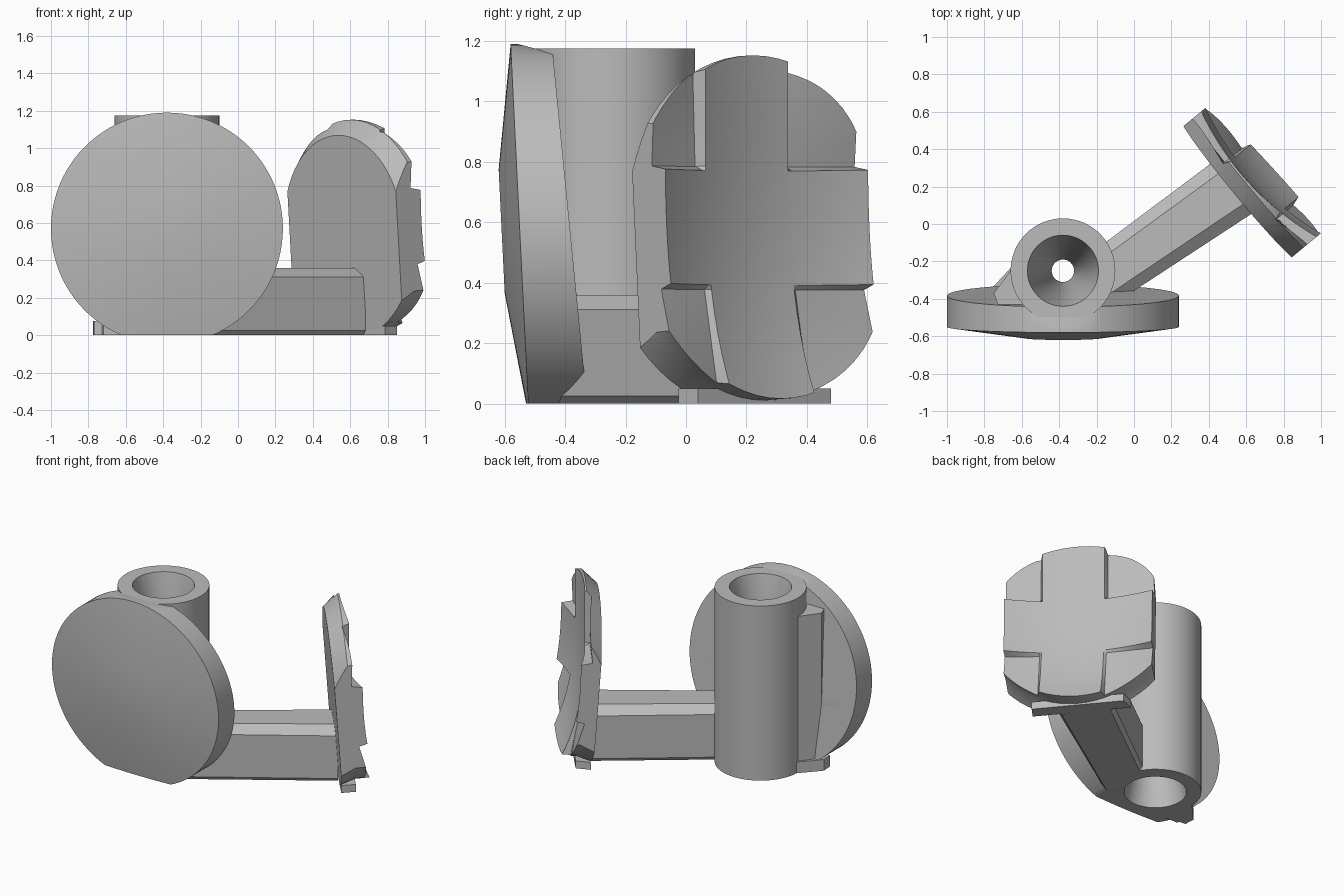
import bpy, bmesh, math
from mathutils import Matrix, Vector

cube = bpy.data.objects.get("Cube")
if cube:
    bpy.data.objects.remove(cube, do_unlink=True)

GREY = (0.5, 0.5, 0.5, 1)
mat = bpy.data.materials.new("plain grey")
mat.use_nodes = True
mat.diffuse_color = GREY
mat.node_tree.nodes["Principled BSDF"].inputs["Base Color"].default_value = GREY


def make(name, bm):
    bmesh.ops.recalc_face_normals(bm, faces=bm.faces)
    me = bpy.data.meshes.new(name)
    bm.to_mesh(me)
    bm.free()
    me.materials.append(mat)
    ob = bpy.data.objects.new(name, me)
    bpy.context.collection.objects.link(ob)
    return ob


def shade(ob, angle):
    bpy.ops.object.select_all(action='DESELECT')
    ob.select_set(True)
    bpy.context.view_layer.objects.active = ob
    bpy.ops.object.shade_smooth_by_angle(angle=math.radians(angle))


def lathe(profile, segs=64):
    """Spin a closed (radius, height) loop around z."""
    bm = bmesh.new()
    vs = [bm.verts.new((r, 0, h)) for r, h in profile]
    es = [bm.edges.new((a, b)) for a, b in zip(vs, vs[1:] + vs[:1])]
    bmesh.ops.spin(bm, geom=vs + es, axis=(0, 0, 1), cent=(0, 0, 0),
                   angle=math.tau, steps=segs, use_duplicate=False)
    bmesh.ops.remove_doubles(bm, verts=bm.verts, dist=1e-4)
    return bm


def prism(points, vec):
    """Extrude a 3D polygon along a vector."""
    bm = bmesh.new()
    face = bm.faces.new([bm.verts.new(p) for p in points])
    ext = bmesh.ops.extrude_face_region(bm, geom=[face])["geom"]
    moved = [v for v in ext if isinstance(v, bmesh.types.BMVert)]
    bmesh.ops.translate(bm, verts=moved, vec=vec)
    return bm


def cut(bm, point, normal):
    """Slice away the side the normal points to and cap the hole."""
    geom = bm.verts[:] + bm.edges[:] + bm.faces[:]
    res = bmesh.ops.bisect_plane(bm, geom=geom, plane_co=point, plane_no=normal,
                                 clear_outer=True)
    edges = [e for e in res["geom_cut"] if isinstance(e, bmesh.types.BMEdge)]
    bmesh.ops.edgeloop_fill(bm, edges=edges)


def boolean(ob, other, op):
    mod = ob.modifiers.new("cut", 'BOOLEAN')
    mod.operation, mod.object, mod.solver = op, other, 'EXACT'
    bpy.context.view_layer.update()
    dg = bpy.context.evaluated_depsgraph_get()
    me = bpy.data.meshes.new_from_object(ob.evaluated_get(dg))
    ob.modifiers.clear()
    ob.data = me
    bpy.data.objects.remove(other, do_unlink=True)


# Upright tube with an hourglass bore
POST = Vector((-0.38, -0.25, 0))
H = 1.175
bm = lathe([(0.19, 0), (0.28, 0), (0.28, H), (0.19, H), (0.06, H / 2)])
bmesh.ops.translate(bm, verts=bm.verts, vec=POST)
shade(make("post", bm), 35)


def clear_bore(ob):
    """Keep the bore open where another part runs into the tube."""
    core = lathe([(0, -0.01), (0.195, -0.01), (0.195, 0), (0.065, H / 2),
                  (0.195, H), (0.195, 1.3), (0, 1.3)])
    bmesh.ops.translate(core, verts=core.verts, vec=POST)
    boolean(ob, make("bore_cutter", core), 'DIFFERENCE')


# Leaning front disc: each ring is (radius, y at centre, lean)
CZ, SEGS = 0.57, 96
rings = [(0.205, -0.61, -0.049), (0.62, -0.55, -0.049), (0.62, -0.383, -0.098)]
bm = bmesh.new()
loops = []
for r, y, lean in rings:
    loop = []
    for i in range(SEGS):
        a = math.tau * i / SEGS
        dz = r * math.sin(a)
        loop.append(bm.verts.new((POST.x + r * math.cos(a), y + lean * dz, CZ + dz)))
    loops.append(loop)
for lo, hi in zip(loops, loops[1:]):
    for i in range(SEGS):
        j = (i + 1) % SEGS
        bm.faces.new((lo[i], lo[j], hi[j], hi[i]))
bm.faces.new(loops[0])
bm.faces.new(loops[-1])
cut(bm, (0, 0, 0), (0, 0, -1))
cut(bm, (0, -0.51, 1.178), (0, 0.018, 0.07))
disc = make("front_disc", bm)
clear_bore(disc)
shade(disc, 25)

# Gusset between the tube and the disc, with a small foot
web = [(-0.66, -0.25), (-0.75, -0.37), (-0.72, -0.45), (-0.5, -0.45)]
make("gusset", prism([(x, y, 0) for x, y in web], (0, 0, 1.05)))
foot = [(-0.655, -0.23), (-0.775, -0.36), (-0.77, -0.43), (-0.5, -0.45)]
make("gusset_foot", prism([(x, y, 0) for x, y in foot], (0, 0, 0.075)))

# Chamfered arm running diagonally backwards, slightly wider at the far end
ang = math.radians(35)
along = Vector((math.cos(ang), math.sin(ang), 0))
side = Vector((-math.sin(ang), math.cos(ang), 0))
mid, section = -0.143, [(0.15, 0), (0.173, 0.025), (0.173, 0.312), (0.105, 0.36)]
section += [(-p, z) for p, z in reversed(section)]
pts = [along * -0.36 + side * (mid + p) + Vector((0, 0, z)) for p, z in section]
bm = prism(pts, along * 0.97)
for v in bm.verts:
    v.co += side * (v.co.dot(side) - mid) * 0.18 * (v.co.dot(along) - 0.55)
clear_bore(make("arm", bm))

# Frame of the end plate
out = Vector((0.771, 0.637, 0.07)).normalized()
across = Vector((-0.637, 0.771, 0)).normalized()
up = out.cross(across)
frame = Matrix((across, up, out)).transposed().to_4x4()
frame.translation = (0.564, 0.181, 0.575)

# End plate: a dished raised cross, off centre, with lower corner lobes
BAR, WALL, HALF, SHIFT = 0.19, 0.015, 0.455, -0.04


def height(u, v):
    du = u - SHIFT
    if min(abs(du), abs(v)) <= BAR + 0.001:
        return 0.075 + 0.34 * du * du - 0.08 * du + 0.2 * v * v - 0.18 * v ** 3
    return 0.055 + 0.4 * abs(du * v) - 0.06 * du - 0.05 * v


def stations(limit, inner=6, outer=6):
    """Positions from the middle out to one side, doubled at the step."""
    start = BAR + WALL
    return ([BAR * i / inner for i in range(1, inner + 1)]
            + [start + (limit - start) * i / outer for i in range(outer + 1)])


def both_sides(low, high):
    return [-p for p in reversed(stations(low))] + [0] + stations(high)


us = [SHIFT + p for p in both_sides(HALF + SHIFT, HALF - SHIFT)]
vs = both_sides(0.65, 0.65)
bm = bmesh.new()
grid = [[bm.verts.new((u, v, height(u, v))) for v in vs] for u in us]
for a, b in zip(grid, grid[1:]):
    for k in range(len(vs) - 1):
        bm.faces.new((a[k], b[k], b[k + 1], a[k + 1]))
ext = bmesh.ops.extrude_face_region(bm, geom=bm.faces[:])["geom"]
for v in ext:
    if isinstance(v, bmesh.types.BMVert):
        v.co.z = 0
plate = make("end_plate", bm)

# Round outline, bevelled on the upper half and flattened at the bottom
blank = lathe([(0, 0), (0.495, 0), (0.572, 0.09), (0.572, 0.3), (0, 0.3)])
for v in blank.verts:
    if v.co.y < -0.05 and v.co.z < 0.01:
        v.co.xy *= 0.6 / 0.495
        v.co.y = max(v.co.y, -0.55)
bmesh.ops.triangulate(blank, faces=blank.faces)
bmesh.ops.translate(blank, verts=blank.verts, vec=(0, 0, 0.0005))
boolean(plate, make("plate_blank", blank), 'INTERSECT')
plate.data.transform(frame)
shade(plate, 22)

# Low foot under the end plate
flat_out = Vector((0.771, 0.637, 0))
base = Vector((0.564, 0.181, 0)) + flat_out * 0.04
pts = [base + across * a + flat_out * b
       for a, b in ((-0.3, 0), (0.31, 0), (0.28, 0.09), (-0.29, 0.09))]
make("plate_foot", prism(pts, (0, 0, 0.05)))
